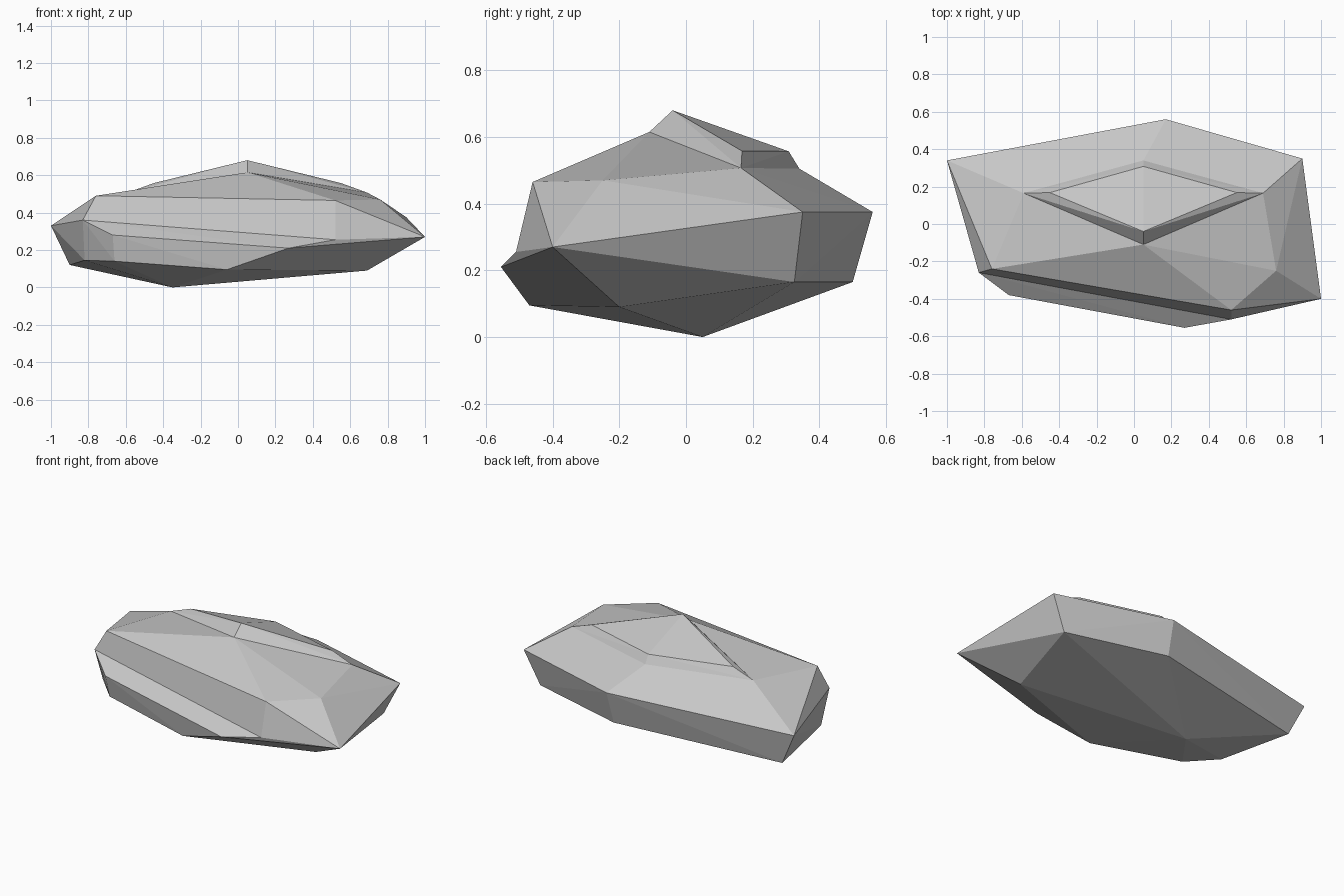
import bpy
import bmesh
from mathutils import Vector

default_cube = bpy.data.objects.get("Cube")
if default_cube:
    bpy.data.objects.remove(default_cube, do_unlink=True)

# Single stone material
stone = bpy.data.materials.new("stone_grey")
stone.use_nodes = True
stone_colour = (0.57, 0.57, 0.57, 1.0)
stone.diffuse_color = stone_colour
shader = stone.node_tree.nodes["Principled BSDF"]
shader.inputs["Base Color"].default_value = stone_colour
shader.inputs["Roughness"].default_value = 0.9


def faceted_chunk(name, corners):
    """Wrap corner points in a flat-shaded convex chunk of rock."""
    bm = bmesh.new()
    for corner in corners:
        bm.verts.new(Vector(corner))
    hull = bmesh.ops.convex_hull(bm, input=bm.verts[:])
    loose = [v for v in set(hull["geom_interior"] + hull["geom_unused"])
             if isinstance(v, bmesh.types.BMVert)]
    if loose:
        bmesh.ops.delete(bm, geom=loose, context="VERTS")
    bmesh.ops.dissolve_limit(bm, angle_limit=0.02,
                             verts=bm.verts[:], edges=bm.edges[:])
    bmesh.ops.recalc_face_normals(bm, faces=bm.faces[:])
    mesh = bpy.data.meshes.new(name)
    bm.to_mesh(mesh)
    bm.free()
    mesh.materials.append(stone)
    chunk = bpy.data.objects.new(name, mesh)
    bpy.context.collection.objects.link(chunk)
    return chunk


def diamond(half_width, front, side, back):
    """Four-cornered ring, mirrored about the summit line."""
    middle = 0.05
    ring = [(middle, *front), (middle, *back)]
    for direction in (-1, 1):
        ring.append((middle + direction * half_width, *side))
    return ring


# Waist corners shared by the lower and upper rock
waist = [(-1, .34, .33), (.17, .56, .375), (.9, .35, .375),
         (1, -.4, .27), (.52, -.51, .255), (-.83, -.26, .36)]

# Front ledge jutting out under the waist
ledge = [(.27, -.555, .21), (-.67, -.38, .28)]

# Underside corners
underside = [(-.9, .315, .12), (-.82, -.19, .145), (-.66, -.35, .14),
             (-.06, -.47, .095), (.05, -.38, .085), (.69, -.2, .09),
             (.8, .325, .165), (.16, .5, .165), (-.35, .05, 0)]

# Shoulder corners above the front wall
shoulder = [(-.76, -.24, .49), (.52, -.46, .465), (.76, -.25, .47)]

# Rings at the foot and the top of the summit slab
slab_foot = diamond(.64, front=(-.11, .615), side=(.165, .507), back=(.34, .505))
slab_top = diamond(.5, front=(-.04, .68), side=(.168, .558), back=(.308, .557))

faceted_chunk("lower_rock", waist + ledge + underside)
faceted_chunk("upper_rock", waist + shoulder + slab_foot)
faceted_chunk("summit_slab", slab_foot + slab_top)
